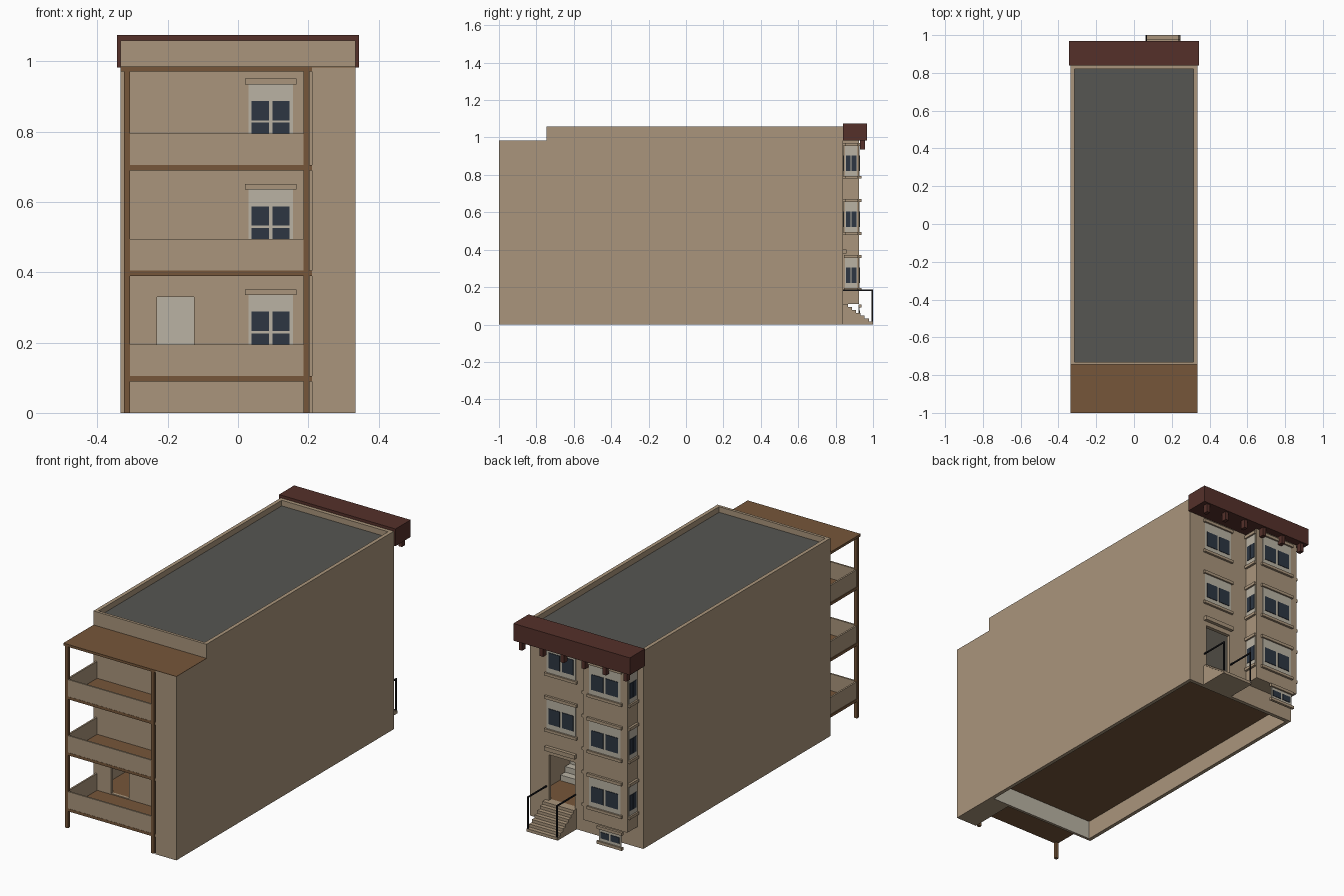
import bpy, bmesh
from mathutils import Vector

cube = bpy.data.objects.get("Cube")
if cube:
    bpy.data.objects.remove(cube, do_unlink=True)


def material(name, r, g, b):
    m = bpy.data.materials.new(name)
    m.use_nodes = True
    m.diffuse_color = (r, g, b, 1)
    m.node_tree.nodes["Principled BSDF"].inputs["Base Color"].default_value = (r, g, b, 1)
    return m


STONE = material("tan stone", .40, .30, .20)
TRIM = material("pale grey", .49, .45, .37)
WOOD = material("brown wood", .18, .094, .042)
CORNICE = material("dark red", .09, .03, .023)
ROOF = material("roof grey", .094, .094, .084)
GLASS = material("navy glass", .026, .037, .055)
IRON = material("black iron", .01, .01, .012)


def build(name, boxes):
    """One object from boxes given as (x0, x1, y0, y1, z0, z1, material)."""
    bm = bmesh.new()
    mats = []
    for x0, x1, y0, y1, z0, z1, mat in boxes:
        if mat not in mats:
            mats.append(mat)
        lo, hi = Vector((x0, y0, z0)), Vector((x1, y1, z1))
        lo, hi = (Vector(map(min, lo, hi)), Vector(map(max, lo, hi)))
        verts = bmesh.ops.create_cube(bm, size=1)["verts"]
        for v in verts:
            v.co = (lo + hi) / 2 + v.co * (hi - lo)
        for f in verts[0].link_faces[:] + [f for v in verts for f in v.link_faces]:
            f.material_index = mats.index(mat)
    me = bpy.data.meshes.new(name)
    bm.to_mesh(me)
    bm.free()
    for mat in mats:
        me.materials.append(mat)
    ob = bpy.data.objects.new(name, me)
    bpy.context.collection.objects.link(ob)
    return ob


# Main dimensions
W, BACK, FACE, TOP = .335, -.745, .84, 1.06
IN_W, IN_BACK, IN_FACE = .315, -.73, .82
BAY_L, BAY_R, BAY_Y = -.30, -.037, .925
FLOOR, CEILING, DECK = .11, .40, 1.03

# Hollow main block: roof recess, ground floor room, two doorways
body = build("main_block", [(-W, W, BACK, FACE, 0, TOP, STONE)])
voids = [
    (-IN_W, IN_W, IN_BACK, IN_FACE, DECK, 1.2, STONE),
    (-IN_W, IN_W, IN_BACK, IN_FACE, -.1, CEILING, STONE),
    (.07, .225, IN_FACE - .05, FACE + .05, FLOOR, .355, STONE),
    (-.23, -.125, BACK - .05, IN_BACK + .05, FLOOR, .33, STONE),
]
for v in voids:
    cutter = build("cutter", [v])
    cutter.hide_render = True
    mod = body.modifiers.new("cut", "BOOLEAN")
    mod.operation, mod.solver, mod.object = "DIFFERENCE", "EXACT", cutter
    graph = bpy.context.evaluated_depsgraph_get()
    cut_mesh = bpy.data.meshes.new_from_object(body.evaluated_get(graph))
    body.modifiers.clear()
    body.data = cut_mesh
    bpy.data.objects.remove(cutter, do_unlink=True)

# Roof deck and pale room ends and ceiling
body.data.materials.clear()
for m in (STONE, TRIM, ROOF):
    body.data.materials.append(m)
for p in body.data.polygons:
    c, n = p.center, p.normal
    p.material_index = 0
    if n.z > .9 and abs(c.z - DECK) < .01:
        p.material_index = 2
    elif c.z < CEILING + .01 and IN_BACK - .002 < c.y < IN_FACE + .002:
        if abs(n.y) > .9 or (n.z < -.9 and c.z > .38):
            p.material_index = 1

build("ground_floor", [(-IN_W, IN_W, IN_BACK, IN_FACE, FLOOR - .01, FLOOR, WOOD)])
build("inner_stairs", [(.2, .31, .62 - .04 * i, .58 - .04 * i, FLOOR, FLOOR + .03 * (i + 1), TRIM)
                       for i in range(9)])

# Street side bay
build("bay", [(BAY_L, BAY_R, FACE - .005, BAY_Y, FLOOR, .985, STONE)])


def window(name, plane, base, u, w, z0, z1, rows=1, sill=True, glass=(.15, .7)):
    """Flat window on a wall; plane is the outward direction, u the centre along it."""
    sign = 1 if plane[0] == "+" else -1

    def slab(u0, u1, depth, a, b, mat):
        n0, n1 = base - sign * .002, base + sign * depth
        return (n0, n1, u0, u1, a, b, mat) if plane[1] == "x" else (u0, u1, n0, n1, a, b, mat)

    h, half = z1 - z0, w / 2
    boxes = [slab(u - half, u + half, .003, z0, z1, TRIM)]
    g0, g1 = z0 + h * glass[0], z0 + h * glass[1]
    step = (g1 - g0) / rows
    for r in range(rows):
        for side in (-1, 1):
            boxes.append(slab(u + side * w * .04, u + side * w * .43, .006,
                              g0 + r * step + .003, g0 + (r + 1) * step - .003, GLASS))
    over = .01 if w > .1 else .005
    boxes.append(slab(u - half - over, u + half + over, .012, z1, z1 + .016, STONE))
    if sill:
        boxes.append(slab(u - half - over, u + half + over, .012, z0 - .015, z0, STONE))
    build(name, boxes)


# Windows on each storey
bay_x, bay_y = (BAY_L + BAY_R) / 2, (FACE + BAY_Y) / 2
for i in range(3):
    z0, z1 = .195 + .3 * i, .355 + .3 * i
    tag = "_%d" % (i + 1)
    window("bay_window" + tag, "+y", BAY_Y, bay_x, .185, z0, z1)
    window("bay_right_side_window" + tag, "+x", BAY_R, bay_y, .066, z0, z1)
    window("bay_left_side_window" + tag, "-x", BAY_L, bay_y, .066, z0, z1)
    if i:
        window("hall_window" + tag, "+y", FACE, .15, .17, z0, z1)
    window("porch_window" + tag, "-y", BACK, .093, .126, z0 - .03, z1 - .02,
           rows=2, sill=False, glass=(.02, .74))
window("basement_window", "+y", BAY_Y, -.2, .13, .025, .09, glass=(.2, .8), sill=True)

build("door_lintel", [(.06, .24, FACE - .005, FACE + .018, .38, .402, STONE)])

# Cornice and brackets
build("cornice", [(-.345, .345, FACE, .968, .983, 1.075, CORNICE)])
build("cornice_brackets", [(x - .01, x + .01, .93, .958, .937, .985, CORNICE)
                           for x in [-.31 + .124 * i for i in range(6)]])

# Entrance stairs and iron handrails
STEPS = 7
rise, run = FLOOR / STEPS, .135 / (STEPS - 1)
build("entrance_stairs", [(.06, .245, FACE - .005, 1 - run * i, rise * i, rise * (i + 1), STONE)
                          for i in range(STEPS)])
for name, x in (("left_handrail", .239), ("right_handrail", .066)):
    build(name, [(x - .003, x + .003, FACE, 1, .18, .187, IRON),
                 (x - .003, x + .003, .993, 1, 0, .187, IRON)])

# Rear porch: closet block, posts, decks, parapet rails and roof
L, R, END = -.325, .205, -1
build("porch_closet", [(.21, W, END, BACK + .002, 0, .983, STONE)])
build("porch_roof", [(-W, .21, END, BACK, .972, .985, WOOD),
                     (.21, W, END, BACK, .983, .985, WOOD)])
build("porch_posts", [(x, x + .017, END, END + .017, 0, .972, WOOD) for x in (L, R - .019)])
for i in range(3):
    z = .09 + .3 * i
    tag = "_%d" % (i + 1)
    build("porch_deck" + tag, [(L, .21, END + .002, BACK, z, z + .015, WOOD)])
    build("porch_rail" + tag, [(L + .015, R - .019, END + .003, END + .012, z + .015, z + .105, STONE),
                               (L + .003, L + .012, END + .017, BACK, z + .015, z + .105, STONE)])
